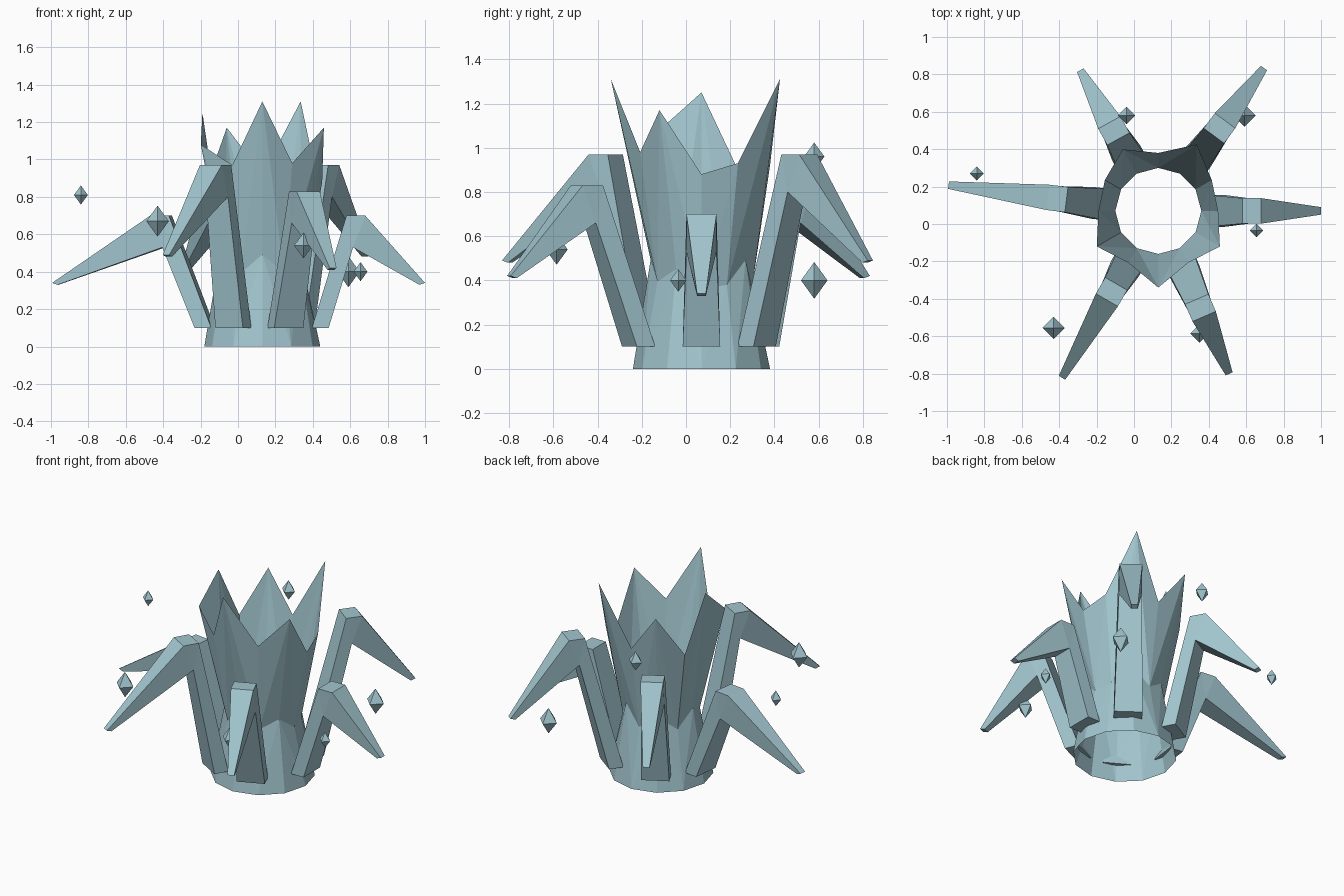
import bpy, bmesh
from math import radians, sin, cos
from mathutils import Vector, Matrix

cube = bpy.data.objects.get("Cube")
if cube:
    bpy.data.objects.remove(cube, do_unlink=True)

CENTRE = Vector((0.13, 0.07, 0))

# One pale ice colour for everything
ice = bpy.data.materials.new("pale_ice_blue")
ice.use_nodes = True
ICE_COLOUR = (0.36, 0.56, 0.62, 1)
ice.diffuse_color = ICE_COLOUR
ice.node_tree.nodes["Principled BSDF"].inputs["Base Color"].default_value = ICE_COLOUR


def finish(name, bm):
    bmesh.ops.recalc_face_normals(bm, faces=bm.faces)
    mesh = bpy.data.meshes.new(name)
    bm.to_mesh(mesh)
    bm.free()
    mesh.materials.append(ice)
    obj = bpy.data.objects.new(name, mesh)
    bpy.context.collection.objects.link(obj)
    return obj


# Open twelve-sided crown: wide foot, jagged waist, flared spikes
rim = [(0.32, 0.88), (0.33, 0.93), (0.41, 1.31), (0.31, 0.92),
       (0.38, 1.17), (0.33, 0.90), (0.32, 1.25), (0.38, 1.08),
       (0.32, 0.97), (0.41, 1.31), (0.32, 0.98), (0.38, 1.17)]


def crown():
    bm = bmesh.new()
    rings = [[], [], []]
    for i, (radius, height) in enumerate(rim):
        a = radians(30 * i)
        out = Vector((cos(a), sin(a), 0))
        waist = 0.37 + 0.3 * (height - 0.9)
        for ring, r, z in zip(rings, (0.31, 0.23, radius), (0, waist, height)):
            ring.append(bm.verts.new(CENTRE + out * r + Vector((0, 0, z))))
    for low, high in zip(rings, rings[1:]):
        for i in range(12):
            j = (i + 1) % 12
            # split each panel along the edge running up to the taller point
            if high[i].co.z > high[j].co.z:
                tris = (low[i], low[j], high[i]), (low[j], high[j], high[i])
            else:
                tris = (low[i], low[j], high[j]), (low[i], high[j], high[i])
            for t in tris:
                bm.faces.new(t)
    finish("crown", bm)


# Bent arm: square post rising to a flat knee, then a tapering claw
def arm(name, angle, knee, top, reach, tip_z):
    bm = bmesh.new()
    turn = Matrix.Translation(CENTRE) @ Matrix.Rotation(radians(angle), 4, "Z")

    def section(inner, outer, half):
        return [bm.verts.new(turn @ Vector((p[0], s * half, p[1])))
                for p, s in ((inner, -1), (inner, 1), (outer, 1), (outer, -1))]

    foot = section((0.265, 0.1), (0.355, 0.1), 0.085)
    bend = section((knee - 0.05, top), (knee - 0.015, top - 0.17), 0.068)
    # the knee cap shares the underside corners of the bend
    cap = [bm.verts.new(turn @ Vector((knee + 0.05, s * 0.068, top))) for s in (-1, 1)]
    tip = section((reach, tip_z + 0.01), (reach - 0.03, tip_z), 0.02)
    claw = cap + bend[2:]
    bm.faces.new(foot)
    bm.faces.new(tip)
    bm.faces.new((bend[0], bend[1], cap[1], cap[0]))
    bm.faces.new((bend[1], bend[2], cap[1]))
    bm.faces.new((bend[0], cap[0], bend[3]))
    for a, b in ((foot, bend), (claw, tip)):
        for i in range(4):
            j = (i + 1) % 4
            bm.faces.new((a[i], a[j], b[j], b[i]))
    finish(name, bm)


# Floating eight-faced shard
def shard(name, place, radius):
    bm = bmesh.new()
    ring = [bm.verts.new(Vector(place) + radius * Vector(d))
            for d in ((1, 0, 0), (0, 1, 0), (-1, 0, 0), (0, -1, 0))]
    for side in (-1, 1):
        point = bm.verts.new(Vector(place) + Vector((0, 0, side * radius * 1.38)))
        for i in range(4):
            bm.faces.new((ring[i], ring[(i + 1) % 4], point))
    finish(name, bm)


crown()

arm("left_arm", 0, 0.50, 0.70, 0.87, 0.33)
arm("back_left_arm", 53.5, 0.55, 0.97, 0.95, 0.48)
arm("back_right_arm", 119, 0.49, 0.83, 0.86, 0.41)
arm("right_arm", 173, 0.545, 0.70, 1.13, 0.33)
arm("front_right_arm", 240, 0.50, 0.97, 1.03, 0.48)
arm("front_left_arm", 293.5, 0.565, 0.83, 0.95, 0.41)

shard("right_shard", (-0.84, 0.27, 0.81), 0.037)
shard("front_right_shard", (-0.43, -0.555, 0.67), 0.06)
shard("front_left_shard", (0.35, -0.585, 0.54), 0.05)
shard("left_shard", (0.655, -0.035, 0.40), 0.037)
shard("back_left_shard", (0.59, 0.58, 0.40), 0.06)
shard("back_right_shard", (-0.04, 0.58, 0.96), 0.046)
